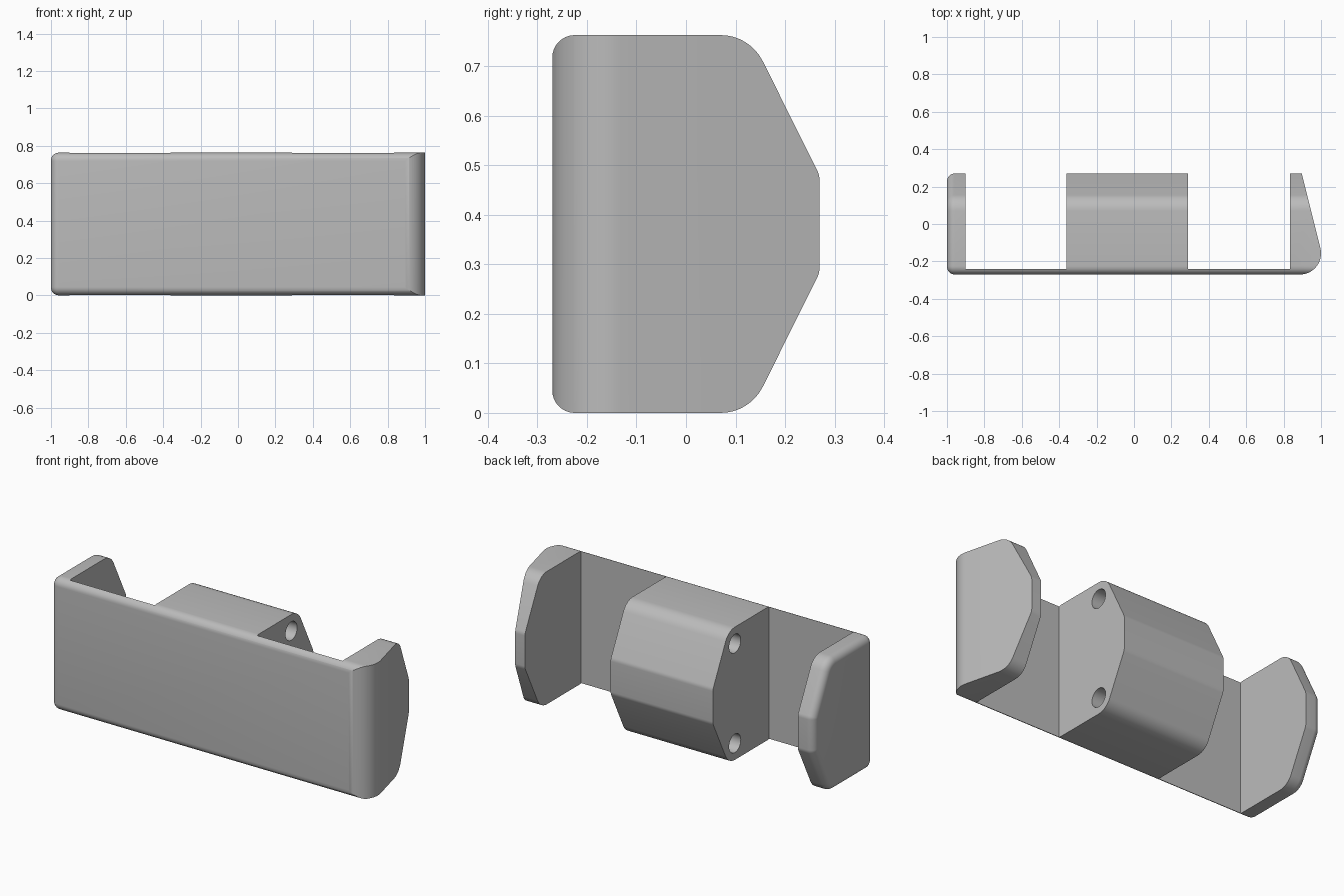
import bpy, bmesh
from math import cos, sin, pi, radians, tan

cube = bpy.data.objects.get("Cube")
if cube:
    bpy.data.objects.remove(cube)

HEIGHT = 0.763
FILLET = 0.045

grey = bpy.data.materials.new("plain grey")
grey.use_nodes = True
GREY = (0.5, 0.5, 0.5, 1)
grey.diffuse_color = GREY
grey.node_tree.nodes["Principled BSDF"].inputs["Base Color"].default_value = GREY


def arc(cx, cy, r, start, end, steps=8):
    angles = [radians(start + (end - start) * i / steps) for i in range(steps + 1)]
    return [(cx + r * cos(a), cy + r * sin(a)) for a in angles]


def side_profile(inset=0.0):
    """Outline seen from the side (y, z), optionally shrunk evenly."""
    low = (arc(-0.225, 0.045, FILLET - inset, 180, 270)
           + arc(0.07, 0.095, 0.095 - inset, 270, 333.4)
           + arc(0.22, 0.295, 0.05 - inset, 333.4, 360, 4))
    return low + [(y, HEIGHT - z) for y, z in reversed(low)]


def loft(name, rings):
    """Solid through a row of matching point rings, capped at both ends."""
    bm = bmesh.new()
    loops = [[bm.verts.new(p) for p in ring] for ring in rings]
    n = len(loops[0])
    for a, b in zip(loops, loops[1:]):
        for i in range(n):
            j = (i + 1) % n
            bm.faces.new((a[i], a[j], b[j], b[i]))
    bm.faces.new(loops[0])
    bm.faces.new(loops[-1])
    bmesh.ops.recalc_face_normals(bm, faces=bm.faces)
    mesh = bpy.data.meshes.new(name)
    bm.to_mesh(mesh)
    bm.free()
    mesh.materials.append(grey)
    ob = bpy.data.objects.new(name, mesh)
    bpy.context.collection.objects.link(ob)
    return ob


def cut(target, tool, operation):
    bpy.context.view_layer.objects.active = target
    mod = target.modifiers.new(operation, "BOOLEAN")
    mod.operation, mod.object, mod.solver = operation, tool, "EXACT"
    bpy.ops.object.modifier_apply(modifier=mod.name)
    bpy.data.objects.remove(tool)


# Long bar with the side outline, its right end rounded over
r = FILLET - 0.003
sections = []
for i in range(9):
    a = i / 8 * pi / 2
    sections.append((-1 + r * (1 - sin(a)), r * (1 - cos(a))))
sections = [(1.1, 0.0)] + sections
bracket = loft("bracket", [[(x, y, z) for y, z in side_profile(d)] for x, d in sections])

# Plan outline: thin front plate, two end walls and the centre block
INNER, BACK, FAR = -0.24, 0.27, 0.4
lean = tan(radians(14))
plan = [(-1.2, FAR), (-1.2, -0.4), (0.7, -0.4), (0.7, -0.27)]
plan = [(-1.2, FAR), (-1.2, -0.27)]
plan += arc(0.887, -0.157, 0.113, -90, 14, 14)
tip_x, tip_y = plan[-1]
plan += [(tip_x - (FAR - tip_y) * lean, FAR), (0.835, FAR), (0.835, INNER),
         (0.29, INNER), (0.29, FAR), (-0.36, FAR), (-0.36, INNER),
         (-0.9, INNER), (-0.9, FAR)]
# Keep the plan's front edge just clear of the bar's own front face
plan = [(x, y - 0.0005 if y < -0.2699 else y) for x, y in plan]
cut(bracket, loft("plan_cutter", [[(x, y, z) for x, y in plan] for z in (-0.1, 0.9)]),
    "INTERSECT")

# Screw holes through the centre block
for z in (0.095, HEIGHT - 0.095):
    ring = arc(0.07, z, 0.053, 0, 360, 32)[:-1]
    cut(bracket, loft("hole_cutter", [[(x, y, h) for y, h in ring] for x in (-0.45, 0.4)]),
        "DIFFERENCE")

bpy.ops.object.select_all(action="DESELECT")
bracket.select_set(True)
bpy.context.view_layer.objects.active = bracket
bpy.ops.object.shade_smooth_by_angle(angle=radians(25))
